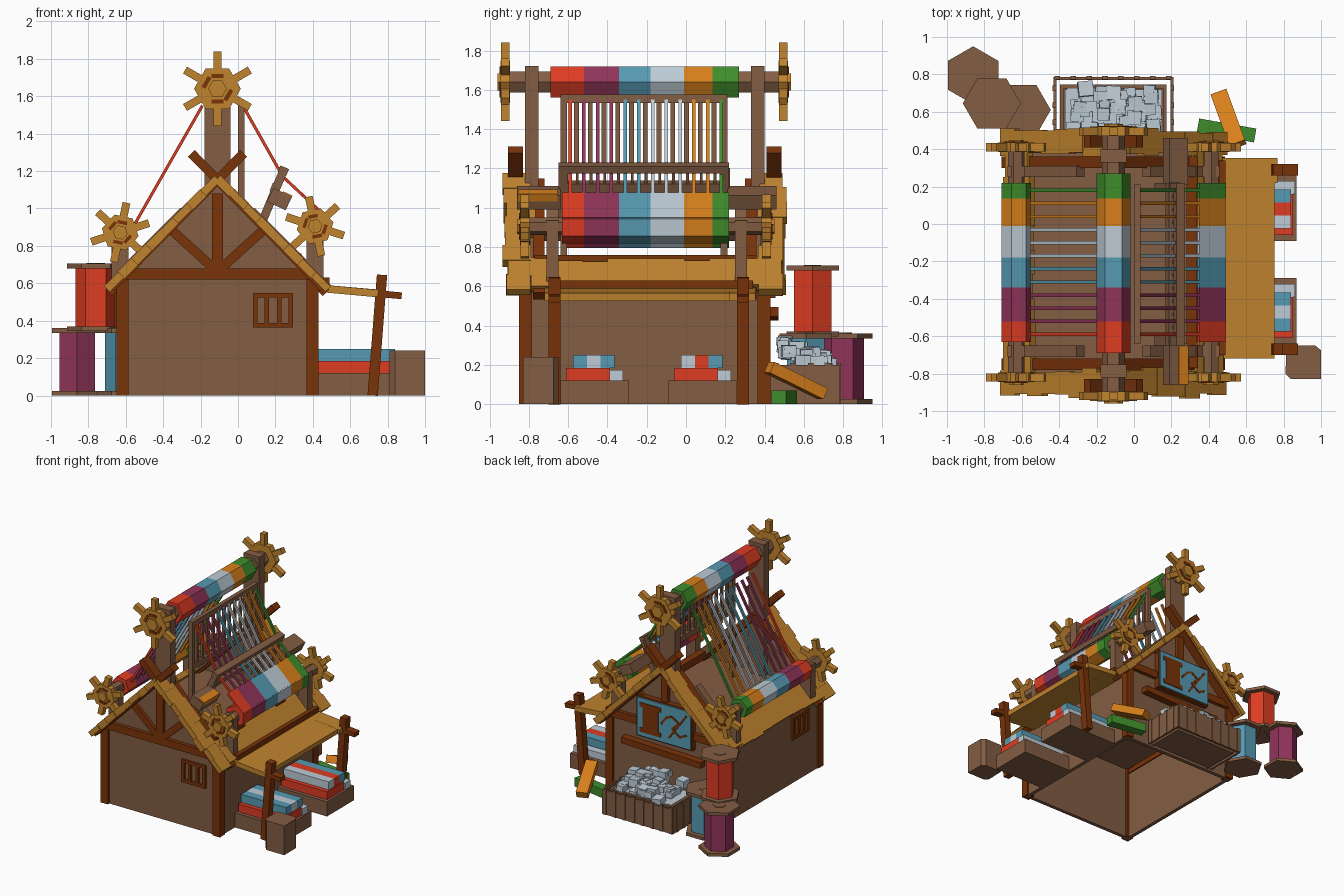
import bpy, bmesh, random
from math import sin, cos, pi, atan2, hypot, radians
from mathutils import Matrix, Euler

random.seed(4)
cube = bpy.data.objects.get("Cube")
if cube:
    bpy.data.objects.remove(cube)


def material(name, hexa):
    rgb = [int(hexa[i:i + 2], 16) / 255 for i in (0, 2, 4)]
    lin = [c / 12.92 if c < .04 else ((c + .055) / 1.055) ** 2.4 for c in rgb]
    m = bpy.data.materials.new(name)
    m.use_nodes = True
    m.diffuse_color = (*lin, 1)
    m.node_tree.nodes["Principled BSDF"].inputs["Base Color"].default_value = (*lin, 1)
    return m


WOOD = material("brown wood", "835D43")
DARK = material("dark timber", "7A3309")
GOLD = material("golden thatch", "C0832E")
RED = material("red cloth", "DE3C22")
PURPLE = material("purple cloth", "903459")
BLUE = material("blue cloth", "569AB2")
WHITE = material("white cotton", "BDCBD5")
ORANGE = material("orange cloth", "D8801C")
GREEN = material("green cloth", "3F8C2B")


def finish(name, mat, bm):
    bmesh.ops.recalc_face_normals(bm, faces=bm.faces)
    me = bpy.data.meshes.new(name)
    bm.to_mesh(me)
    bm.free()
    me.materials.append(mat)
    ob = bpy.data.objects.new(name, me)
    bpy.context.collection.objects.link(ob)


def box(name, mat, c, size, rot=(0, 0, 0)):
    bm = bmesh.new()
    m = Matrix.Translation(c) @ Euler(rot).to_matrix().to_4x4() @ Matrix.Diagonal((*size, 1))
    bmesh.ops.create_cube(bm, size=1, matrix=m)
    finish(name, mat, bm)


def span(name, mat, x0, x1, y0, y1, z0, z1):
    box(name, mat, ((x0 + x1) / 2, (y0 + y1) / 2, (z0 + z1) / 2), (x1 - x0, y1 - y0, z1 - z0))


def beam(name, mat, p, q, y0, y1, depth):
    """Straight bar between two (x, z) points."""
    dx, dz = q[0] - p[0], q[1] - p[1]
    c = ((p[0] + q[0]) / 2, (y0 + y1) / 2, (p[1] + q[1]) / 2)
    box(name, mat, c, (hypot(dx, dz), y1 - y0, depth), (0, -atan2(dz, dx), 0))


def extrude(name, mat, pts, axis, lo, hi):
    """Outline pushed along y (points are x, z) or along z (points are x, y)."""
    bm = bmesh.new()
    put = (lambda u, v, t: (u, t, v)) if axis == "y" else (lambda u, v, t: (u, v, t))
    a, b = [[bm.verts.new(put(u, v, t)) for u, v in pts] for t in (lo, hi)]
    bm.faces.new(a)
    bm.faces.new(b)
    n = len(pts)
    for i in range(n):
        bm.faces.new((a[i], a[(i + 1) % n], b[(i + 1) % n], b[i]))
    finish(name, mat, bm)


def prism(name, mat, c, r, axis, lo, hi, turn=0):
    angles = [turn + i * pi / 3 for i in range(6)]
    extrude(name, mat, [(c[0] + r * cos(a), c[1] + r * sin(a)) for a in angles], axis, lo, hi)


RIDGE = -.11
ENDS = ((-.83, -1), (.41, 1))   # outer wall planes and their outward direction

# Hollow house: gable walls, side walls, loft floor
for y, d in ENDS:
    outline = [(-.64, 0), (.42, 0), (.42, .62), (RIDGE, 1.14), (-.64, .62)]
    extrude("gable_wall", WOOD, outline, "y", min(y, y - d * .03), max(y, y - d * .03))
for x in (-.64, .39):
    span("side_wall", WOOD, x, x + .03, -.82, .4, 0, .62)
    span("wall_plate", DARK, x - .01, x + .04, -.82, .4, .57, .63)
span("loft_floor", WOOD, -.63, .41, -.82, .4, .61, .64)

# Timber framing
for y, d in ENDS:
    lo, hi = min(y, y + d * .03), max(y, y + d * .03)
    post = sorted((y - d * .045, y + d * .02))
    for x in (-.65, .365):
        span("corner_post", DARK, x, x + .065, *post, 0, .62)
    span("cross_beam", DARK, -.62, .4, lo, hi, .62, .68)
    span("king_post", DARK, RIDGE - .03, RIDGE + .03, lo, hi, .68, 1.08)
    for s in (-1, 1):
        beam("gable_brace", DARK, (RIDGE + s * .02, .68), (RIDGE + s * .24, .88), lo, hi - .003, .05)
        top, foot = (RIDGE - s * .14, 1.295), (RIDGE + s * .57, .575)
        beam("crossed_rafter", DARK, top, foot, min(y, y + d * .075), max(y, y + d * .075), .05)
        inner = sorted((y - d * .05, y - d * .11))
        beam("inner_rafter", DARK, (RIDGE, 1.13), (RIDGE + s * .58, .55), *inner, .05)

# Thatch: ragged strips over both gables, low strip along each eave
ROWS = 8
K = .5 ** .5


def slope(s, t):
    return RIDGE + s * t * K, 1.16 - t * K


for s in (-1, 1):
    for i in range(ROWS):
        a, b = slope(s, i * .83 / ROWS), slope(s, (i + 1.06) * .83 / ROWS)
        for y0, y1 in ((-.92, -.78), (.37, .5)):
            beam("roof_thatch", GOLD, a, b, y0 + random.uniform(-.015, .015),
                 y1 + random.uniform(-.015, .015), .04 + random.uniform(0, .012))
    for i in range(9):
        y = -.79 + i * .13
        beam("eave_thatch", GOLD, slope(s, .62 + random.uniform(-.015, .015)),
             slope(s, .81 + random.uniform(-.015, .015)), y, y + .132, .045)
span("purlin", DARK, .28, .34, -.77, .36, .7, .76)


# Barred windows
def window(cx, cy, along_x):
    def part(du, dz, w, h):
        size = (w, .03, h) if along_x else (.03, w, h)
        pos = (cx + du, cy, .455 + dz) if along_x else (cx, cy + du, .455 + dz)
        box("window_bar", DARK, pos, size)
    for u in (-.095, -.033, .033, .095):
        part(u, 0, .024, .185)
    for z in (-.08, .08):
        part(0, z, .214, .024)


window(.187, -.835, True)
window(-.645, -.55, False)

# Sign on the back wall with a spool and a needle
span("sign_frame", DARK, -.375, .13, .41, .455, .54, .87)
span("sign_board", BLUE, -.365, .12, .44, .465, .55, .86)
for x0, x1, z0, z1 in ((-.1, .09, .79, .825), (-.1, .09, .585, .62), (-.075, .065, .62, .79)):
    span("sign_spool", DARK, x0, x1, .46, .472, z0, z1)
beam("sign_needle", DARK, (-.17, .6), (-.33, .82), .46, .472, .014)
curl = [(-.1, .7), (-.15, .76), (-.2, .78), (-.26, .74), (-.2, .68), (-.27, .63), (-.33, .66)]
for p, q in zip(curl, curl[1:]):
    beam("sign_thread", DARK, p, q, .46, .471, .016)
beam("lintel", DARK, (-.46, .45), (.26, .47), .41, .47, .05)

# Loom: uprights, rollers, wheels
for y0 in (-.82, .33):
    span("loom_upright", WOOD, RIDGE - .07, RIDGE + .07, y0, y0 + .07, .62, 1.72)
BANDS = ((-.52, RED), (-.34, PURPLE), (-.18, BLUE), (-.01, WHITE), (.135, ORANGE), (9, GREEN))


def band(y):
    return next(m for top, m in BANDS if y < top)


def striped(y0, y1):
    lo = y0
    for top, m in BANDS:
        yield lo, min(top, y1), m
        lo = top


def wheel(c, y, d, hub, reach, turn):
    def around(a, r):
        return c[0] + r * cos(a), c[1] + r * sin(a)
    prism("wheel_rim", GOLD, c, hub, "y", y - .025, y + .025, turn)
    prism("wheel_hub", GOLD, c, hub * .4, "y", *sorted((y, y + d * .04)), turn)
    for i in range(6):
        a = turn + pi / 6 + i * pi / 3
        beam("wheel_spoke", GOLD, around(a, hub * .7), around(a, reach), y - .022, y + .022, .042)
        if i % 3:
            face = sorted((y, y + d * .03))
            beam("wheel_notch", DARK, around(a - .45, hub * .6), around(a + .45, hub * .6), *face, hub * .18)


def roller(c, r, y0, y1, w0, w1, hub, reach, turn, axle, spin):
    for lo, hi, m in striped(y0, y1):
        prism("roller_band", m, c, r, "y", lo, hi, turn)
    prism("roller_axle", WOOD, c, axle, "y", w0, w1, turn)
    wheel(c, w0, -1, hub, reach, spin)
    wheel(c, w1, 1, hub, reach, spin)


TOP, LEFT, RIGHT = (RIDGE, 1.64), (-.63, .872), (.412, .905)
roller(TOP, .09, -.69, .27, -.92, .495, .125, .2, 0, .062, 0)
roller(LEFT, .08, -.63, .22, -.82, .41, .1, .162, radians(-12), .045, radians(-12))
roller(RIGHT, .088, -.63, .22, -.82, .41, .1, .162, radians(26), .045, radians(12))
for y0 in (-.71, .25):
    for s, (x, z) in ((-1, LEFT), (1, RIGHT)):
        beam("roller_arm", WOOD, slope(s, .25), slope(s, .75), y0, y0 + .06, .06)
        span("roller_bracket", WOOD, x - .045, x + .045, y0, y0 + .06, .62, z + .03)

# Warp threads and the woven cloth
KINK, CLOTH = (.24, 1.17), (.345, 1.072)
for i in range(12):
    y = -.59 + i * .07
    for p, q in (((-.19, 1.55), (-.55, .92)), ((.02, 1.56), KINK), (KINK, CLOTH)):
        beam("warp_thread", band(y), p, q, y - .009, y + .009, .016)
for lo, hi, m in striped(-.63, .22):
    beam("woven_cloth", m, CLOTH, (.482, .945), lo, hi, .016)

# Heddle frame
for z in (1.205, 1.555):
    span("heddle_rail", WOOD, 0, .035, -.64, .21, z - .022, z + .022)
for y in (-.64, .175):
    span("heddle_side", WOOD, 0, .035, y, y + .035, .64, 1.57)
for i in range(11):
    y = -.57 + i * .07
    span("heddle_slat", WOOD, .01, .026, y, y + .025, 1.2, 1.55)

# Tilted beater comb with its long breast beam and a shuttle
foot, head = (.13, .93), (.25, 1.22)
for y in (-.65, .17):
    beam("beater_arm", WOOD, foot, head, y, y + .05, .045)
beam("beater_rail", WOOD, (.235, 1.185), head, -.65, .22, .05)
beam("beater_rail", WOOD, (.19, 1.085), (.208, 1.13), -.65, .22, .045)
for i in range(12):
    y = -.56 + i * .07
    beam("beater_tooth", WOOD, (.19, 1.08), (.24, 1.2), y, y + .014, .012)
for y0, y1 in ((-.86, -.64), (.21, .46)):
    box("breast_beam", WOOD, (.222, (y0 + y1) / 2, 1.05), (.11, y1 - y0, .08), (0, radians(25), 0))
box("shuttle", ORANGE, (.258, -.755, 1.062), (.055, .2, .04), (0, radians(25), 0))

# Awning on two leaning posts
for i in range(8):
    y = -.72 + i * .134
    beam("awning_plank", GOLD, (.42, .575), (.75 + random.choice((0, 0, .015)), .545), y, y + .135, .04)
for y in (-.7, .26):
    beam("awning_beam", DARK, (.4, .577), (.875, .533), y, y + .06, .036)
    beam("awning_post", DARK, (.72, 0), (.77, .645), y, y + .06, .055)
span("awning_rail", DARK, .455, .49, -.7, .34, .58, .63)

# Low stalls of folded cloth
for y0, colours in ((-.64, (BLUE, WHITE, BLUE)), (-.09, (WHITE, RED, BLUE))):
    span("stall_crate", WOOD, .42, .87, y0, y0 + .35, 0, .12)
    span("folded_cloth", RED, .43, .85, y0 + .03, y0 + .25, .12, .185)
    span("folded_cloth", WHITE, .45, .86, y0 + .25, y0 + .32, .12, .175)
    for i, m in enumerate(colours):
        y = y0 + .065 + i * .07
        span("folded_cloth", m, .43, .84, y, y + .07, .185, .25)

# Bevelled stool
ring = [(.095, .065), (.065, .09), (-.09, .09), (-.095, -.06), (-.065, -.09), (.095, -.09)]
extrude("stool", WOOD, [(.905 + u, -.74 + v) for u, v in ring], "z", 0, .24)


# Thread spools
def spool(c, z, mat, turn):
    prism("spool_thread", mat, c, .11, "z", z + .025, z + .335, turn)
    for base in (z, z + .335):
        prism("spool_flange", WOOD, c, .155, "z", base, base + .025, turn)
    prism("spool_core", WOOD, c, .05, "z", z + .33, z + .364, turn)


spool((-.86, .795), 0, PURPLE, pi / 6)
spool((-.6, .61), 0, BLUE, 0)
spool((-.76, .645), .345, RED, 0)

# Crate of cotton behind the house, inside an outer woven screen
span("crate_floor", WOOD, -.395, .175, .44, .745, 0, .03)
span("crate_wall", WOOD, -.395, .175, .725, .745, 0, .2)
span("crate_screen", WOOD, -.43, .21, .77, .785, 0, .2)
for x in (-.395, .155):
    span("crate_wall", WOOD, x, x + .02, .43, .745, 0, .2)
for x in (-.43, .195):
    span("crate_screen", WOOD, x, x + .015, .43, .785, 0, .2)
for i in range(8):
    x = -.425 + i * .085
    span("crate_batten", WOOD, x, x + .03, .772, .79, 0, .21)
for i in range(4):
    y = .44 + i * .09
    for x in (-.435, .195):
        span("crate_batten", WOOD, x, x + .02, y, y + .03, 0, .21)
span("cotton_bed", WHITE, -.37, .15, .45, .72, .12, .2)
for i in range(60):
    u, v = random.uniform(-1, 1), random.uniform(-1, 1)
    z = .26 - .045 * v - .03 * abs(u) + random.uniform(-.03, .03)
    w = random.uniform(.045, .08)
    turn = [random.uniform(-.1, .1) for k in range(3)]
    box("cotton_tuft", WHITE, (RIDGE + u * .235, .605 + v * .12, z), (w, w, w * .8), turn)

# Cloth bolts leaning by the back corner
box("green_bolt", GREEN, (.495, .5, .035), (.31, .075, .07), (0, 0, radians(-10)))
box("orange_bolt", ORANGE, (.505, .56, .12), (.09, .32, .06), (radians(-25), 0, radians(20)))
